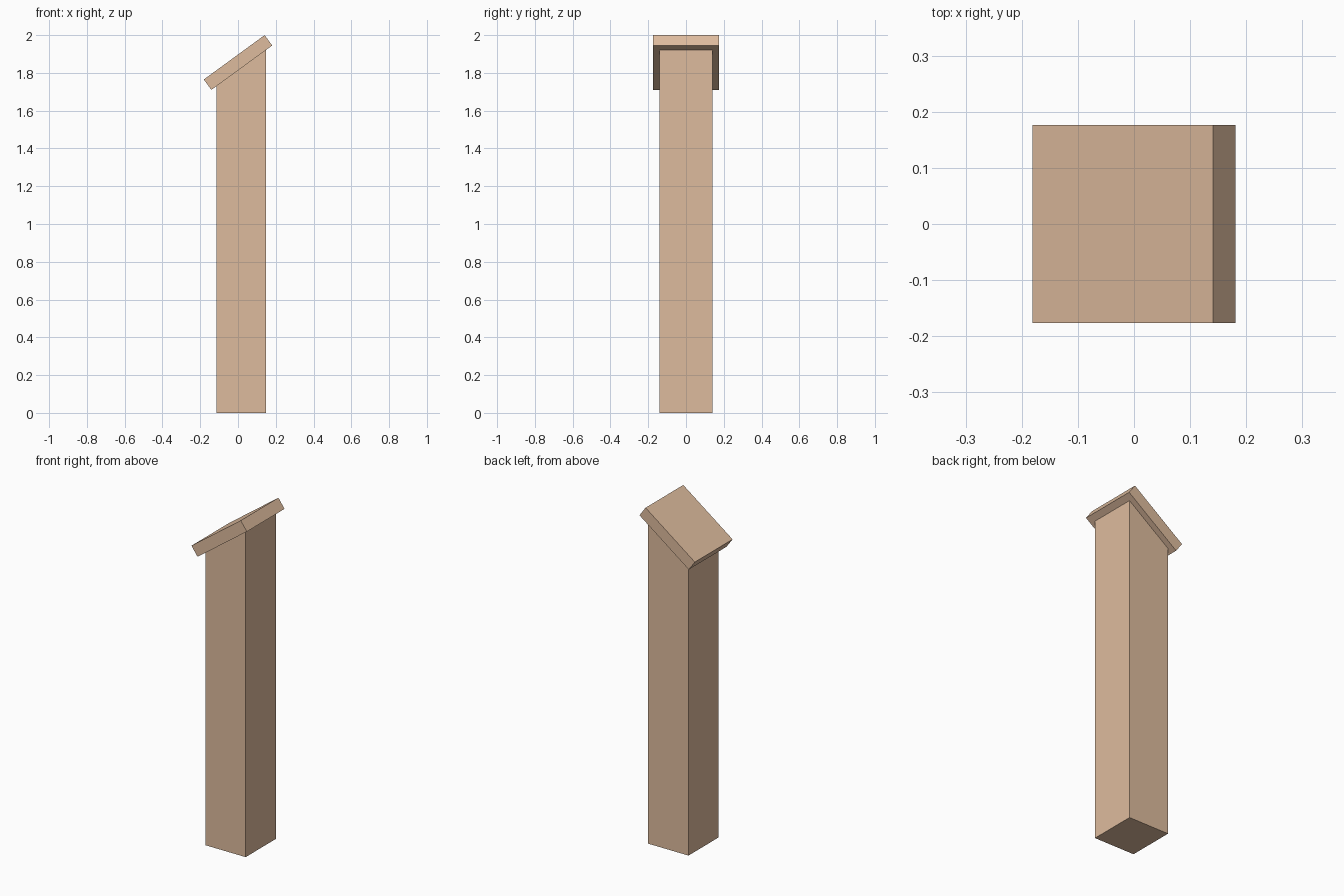
import bpy, bmesh

if "Cube" in bpy.data.objects:
    bpy.data.objects.remove(bpy.data.objects["Cube"])

wood = bpy.data.materials.new("wood")
wood.diffuse_color = (0.73, 0.5, 0.34, 1)
wood.use_nodes = True
wood.node_tree.nodes["Principled BSDF"].inputs["Base Color"].default_value = wood.diffuse_color


def extrude_profile(name, profile, half_depth):
    """Extrude an x-z outline along y, centred on y = 0."""
    bm = bmesh.new()
    face = bm.faces.new([bm.verts.new((x, -half_depth, z)) for x, z in profile])
    ext = bmesh.ops.extrude_face_region(bm, geom=[face])
    verts = [v for v in ext["geom"] if isinstance(v, bmesh.types.BMVert)]
    bmesh.ops.translate(bm, verts=verts, vec=(0, 2 * half_depth, 0))
    bmesh.ops.recalc_face_normals(bm, faces=bm.faces)
    mesh = bpy.data.meshes.new(name)
    bm.to_mesh(mesh)
    bm.free()
    mesh.materials.append(wood)
    obj = bpy.data.objects.new(name, mesh)
    bpy.context.collection.objects.link(obj)
    return obj


# Square post with a slanted top that meets the underside of the cap
extrude_profile("post", [(-0.115, 0), (0.149, 0), (0.149, 1.922), (-0.115, 1.729)], 0.141)

# Tilted, overhanging cap board
extrude_profile("sloped_cap", [(-0.181, 1.765), (-0.141, 1.71), (0.181, 1.945), (0.141, 2.0)], 0.176)
